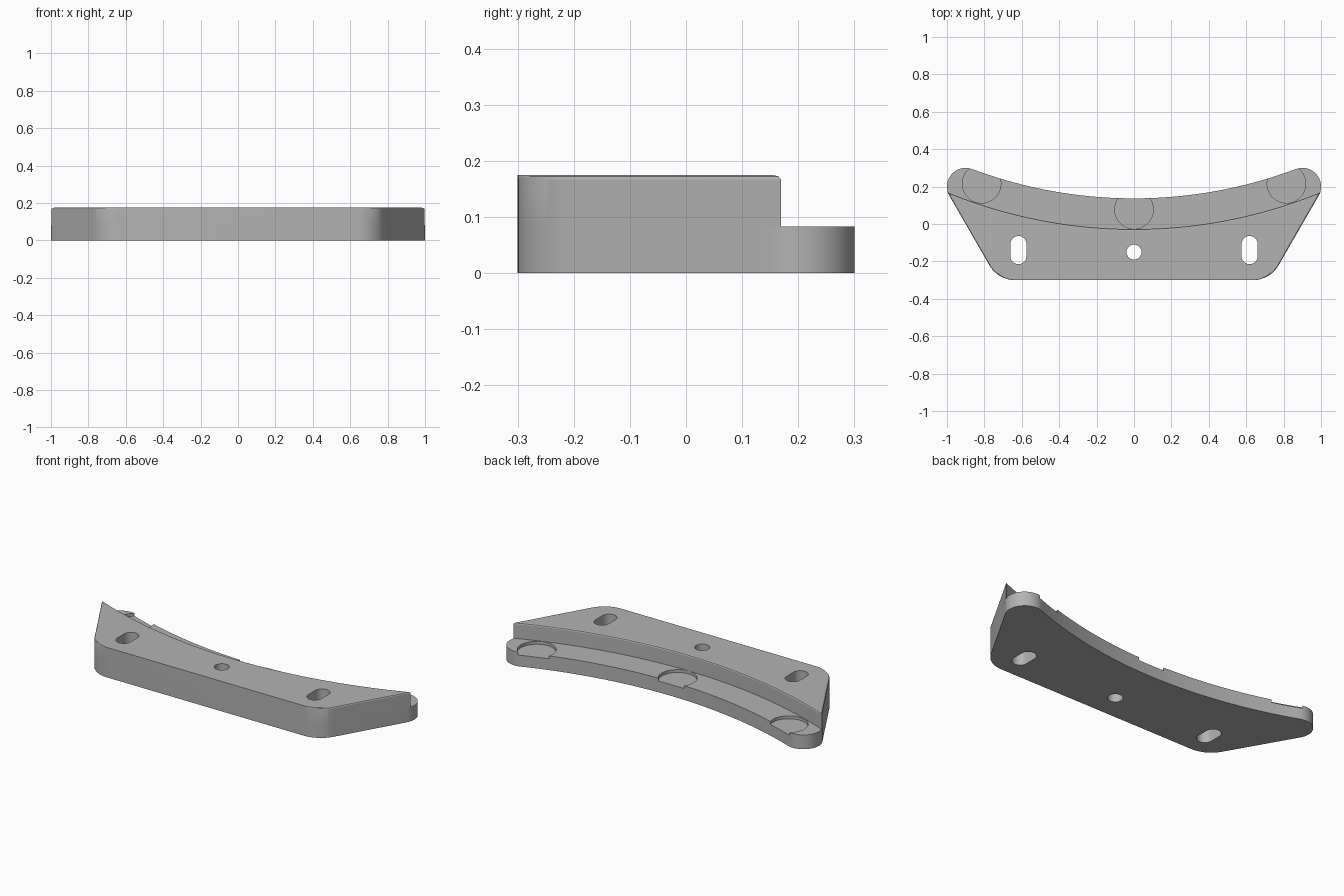
import bpy, bmesh
from math import sin, cos, asin, pi, radians, sqrt
from mathutils import Vector

cube = bpy.data.objects.get("Cube")
if cube:
    bpy.data.objects.remove(cube, do_unlink=True)

# Main dimensions
STEP_Z, TOP_Z = 0.083, 0.175
ARC_C = Vector((0, 2.603))           # shared centre of the two concave arcs
R_INNER, R_STEP = 2.466, 2.63
END_C, END_R = Vector((0.9, 0.2)), 0.1
CORNER_C, CORNER_R = Vector((0.635, -0.14)), 0.16
SIDE_DIR = Vector((cos(radians(60)), sin(radians(60))))
SIDE_OUT = Vector((SIDE_DIR.y, -SIDE_DIR.x))

grey = bpy.data.materials.new("matte grey")
grey.use_nodes = True
colour = (0.45, 0.45, 0.45, 1)
grey.diffuse_color = colour
grey.node_tree.nodes["Principled BSDF"].inputs["Base Color"].default_value = colour


def arc(c, r, a0, a1, n):
    """Points on an arc, angles in degrees."""
    angles = [radians(a0 + (a1 - a0) * i / n) for i in range(n + 1)]
    return [Vector((c[0] + r * cos(a), c[1] + r * sin(a))) for a in angles]


def mirrored(half):
    """Close a right-hand half outline by mirroring it across x = 0."""
    return half + [Vector((-p.x, p.y)) for p in reversed(half) if p.x > 1e-6]


def loft(name, layers):
    """Solid through matching outlines, each given as (points, z)."""
    bm = bmesh.new()
    rings = [[bm.verts.new((p.x, p.y, z)) for p in pts] for pts, z in layers]
    n = len(rings[0])
    bm.faces.new(list(reversed(rings[0])))
    bm.faces.new(rings[-1])
    for low, high in zip(rings, rings[1:]):
        for i in range(n):
            j = (i + 1) % n
            bm.faces.new((low[i], low[j], high[j], high[i]))
    bmesh.ops.recalc_face_normals(bm, faces=bm.faces)
    mesh = bpy.data.meshes.new(name)
    bm.to_mesh(mesh)
    bm.free()
    mesh.materials.append(grey)
    ob = bpy.data.objects.new(name, mesh)
    bpy.context.collection.objects.link(ob)
    return ob


def concave(r, reach, n=40):
    """Half of a concave arc, from x = reach in to the middle."""
    a = asin(reach / r)
    return [ARC_C + r * Vector((sin(a * (1 - i / n)), -cos(a * (1 - i / n))))
            for i in range(n + 1)]


def base_outline():
    out = (END_C - ARC_C).normalized()
    reach = out.x * R_INNER
    touch = 180 - math_angle(out)
    half = arc(CORNER_C, CORNER_R, -90, -30, 14)
    half += arc(END_C, END_R, -30, touch, 24)[:-1]
    return mirrored(half + concave(R_INNER, reach))


def math_angle(v):
    """Angle that points from the end lobe back to the arc centre."""
    return 180 - Vector((1, 0)).angle(-v) * 180 / pi


def block_outline(d):
    """Raised block outline, inset by d on the sides and the concave arc."""
    n = 14
    half = []
    for i, p in enumerate(arc(CORNER_C, CORNER_R, -90, -30, n)):
        half.append(p + (CORNER_C - p).normalized() * d * i / n)
    start = END_C + SIDE_OUT * (END_R - d)
    b = (start - ARC_C).dot(SIDE_DIR)
    c = (start - ARC_C).length_squared - (R_STEP + d) ** 2
    tip = start + SIDE_DIR * (-b - sqrt(b * b - c))
    return mirrored(half + concave(R_STEP + d, tip.x))


def cut(ob, cutters):
    bpy.context.view_layer.objects.active = ob
    for cutter in cutters:
        mod = ob.modifiers.new("cut", 'BOOLEAN')
        mod.operation, mod.solver, mod.object = 'DIFFERENCE', 'EXACT', cutter
        bpy.ops.object.modifier_apply(modifier=mod.name)


# Base plate with lobed ends, and the raised block with a softened top edge
base = loft("base_plate", [(base_outline(), 0), (base_outline(), STEP_Z)])
block = loft("raised_block", [
    (block_outline(0), STEP_Z), (block_outline(0), TOP_Z - 0.008),
    (block_outline(0.0025), TOP_Z - 0.0025), (block_outline(0.008), TOP_Z)])

# Through holes: a round one in the middle and a slot on each side
holes = []
middle = arc((0, -0.15), 0.04, 0, 360, 40)[:-1]
holes.append(loft("hole_cutter", [(middle, -0.1), (middle, 0.3)]))
for x in (-0.618, 0.618):
    slot = arc((x, -0.107), 0.043, 0, 180, 20) + arc((x, -0.172), 0.043, 180, 360, 20)
    holes.append(loft("slot_cutter", [(slot, -0.1), (slot, 0.3)]))

# Shallow round pockets in the ledge
pockets = []
for x, y in ((0, 0.077), (-0.815, 0.215), (0.815, 0.215)):
    disc = arc((x, y), 0.103, 0, 360, 64)[:-1]
    pockets.append(loft("pocket_cutter", [(disc, STEP_Z - 0.017), (disc, 0.12)]))

cut(base, holes + pockets)
cut(block, holes)
for cutter in holes + pockets:
    bpy.data.objects.remove(cutter, do_unlink=True)

# Smooth the curved walls, keep the edges crisp
for ob in (base, block):
    bpy.ops.object.select_all(action='DESELECT')
    ob.select_set(True)
    bpy.context.view_layer.objects.active = ob
    bpy.ops.object.shade_smooth_by_angle(angle=radians(20))
